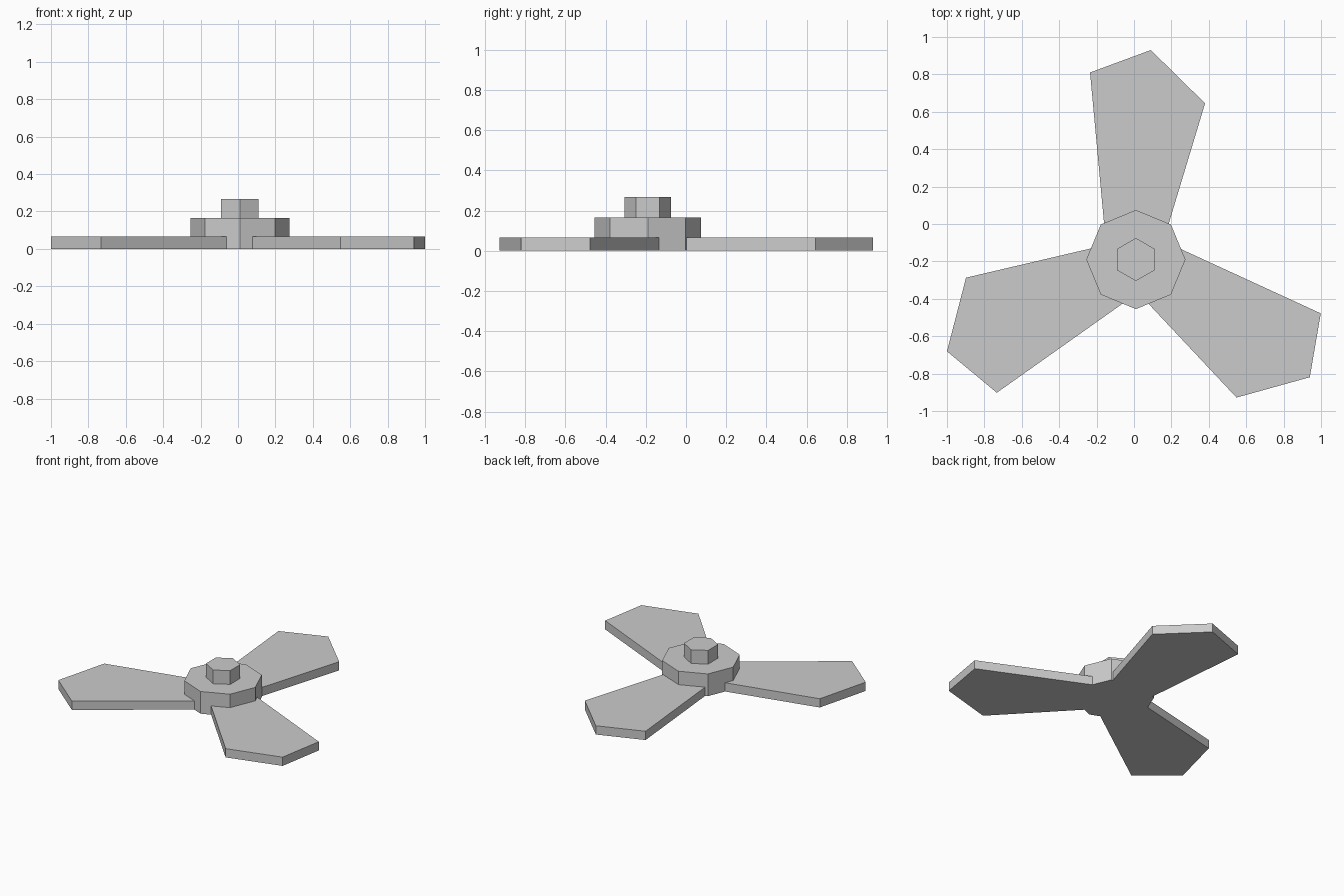
import bpy, bmesh, math
from mathutils import Matrix, Vector

cube = bpy.data.objects.get("Cube")
if cube:
    bpy.data.objects.remove(cube, do_unlink=True)

CENTRE = Vector((0.01, -0.19, 0))

metal = bpy.data.materials.new("light_grey")
metal.use_nodes = True
GREY = (0.6, 0.6, 0.6, 1)
metal.diffuse_color = GREY
metal.node_tree.nodes["Principled BSDF"].inputs["Base Color"].default_value = GREY


def prism(name, outline, bottom, top, turn=0):
    """Extrude a flat outline upward, turned about the hub axis."""
    bm = bmesh.new()
    face = bm.faces.new([bm.verts.new((x, y, bottom)) for x, y in outline])
    raised = bmesh.ops.extrude_face_region(bm, geom=[face])["geom"]
    verts = [v for v in raised if isinstance(v, bmesh.types.BMVert)]
    bmesh.ops.translate(bm, verts=verts, vec=(0, 0, top - bottom))
    bmesh.ops.recalc_face_normals(bm, faces=bm.faces)
    bm.transform(Matrix.Translation(CENTRE) @ Matrix.Rotation(turn, 4, "Z"))
    mesh = bpy.data.meshes.new(name)
    bm.to_mesh(mesh)
    bm.free()
    mesh.materials.append(metal)
    obj = bpy.data.objects.new(name, mesh)
    bpy.context.collection.objects.link(obj)
    return obj


def polygon(sides, radius):
    """Regular polygon with a corner pointing to the back."""
    angles = [math.pi / 2 + math.tau * i / sides for i in range(sides)]
    return [(radius * math.cos(a), radius * math.sin(a)) for a in angles]


# Octagonal hub and hexagonal nut
prism("hub", polygon(8, 0.265), 0, 0.165)
prism("nut", polygon(6, 0.115), 0.165, 0.267)

# Three flaring blades rooted inside the hub
blade = [(-0.166, 0.15), (0.163, 0.15), (0.37, 0.835), (0.08, 1.12), (-0.245, 1.0)]
for i, label in enumerate(("back", "right", "left")):
    prism(label + "_blade", blade, 0, 0.065, math.tau * i / 3)
